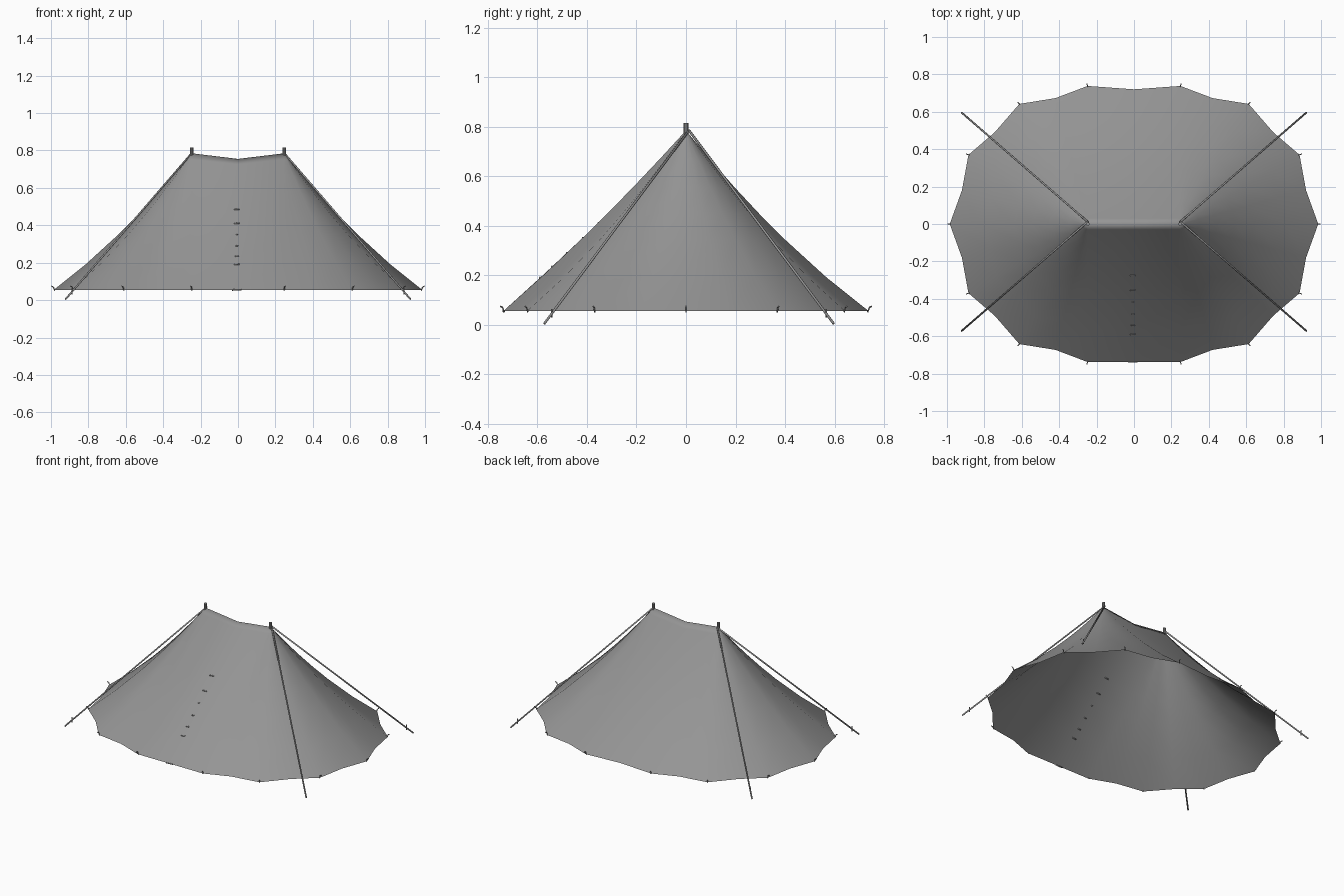
import bpy, bmesh
from mathutils import Vector, Matrix

cube = bpy.data.objects.get("Cube")
if cube:
    bpy.data.objects.remove(cube, do_unlink=True)

grey = bpy.data.materials.new("canvas grey")
grey.use_nodes = True
grey.diffuse_color = (0.3, 0.3, 0.3, 1)
grey.node_tree.nodes["Principled BSDF"].inputs["Base Color"].default_value = (0.3, 0.3, 0.3, 1)


def finish(name, bm, smooth=True):
    mesh = bpy.data.meshes.new(name)
    for f in bm.faces:
        f.smooth = smooth
    bm.to_mesh(mesh)
    bm.free()
    mesh.materials.append(grey)
    obj = bpy.data.objects.new(name, mesh)
    bpy.context.collection.objects.link(obj)
    return obj


def tube(bm, points, radius, sides=8):
    """Round rod through a list of points."""
    points = [Vector(p) for p in points]
    for a, b in zip(points, points[1:]):
        d = b - a
        turn = d.to_track_quat('Z', 'Y').to_matrix().to_4x4()
        bmesh.ops.create_cone(bm, cap_ends=True, segments=sides, radius1=radius,
                              radius2=radius, depth=d.length,
                              matrix=Matrix.Translation((a + b) / 2) @ turn)


# Scalloped hem, counter-clockwise from the back centre; pegged corners alternate with sags
HEM, PEAK_X, PEAK_Z, RIDGE_Z = 0.055, 0.248, 0.785, 0.755
quarter = [(0.248, 0.738), (0.42, 0.673), (0.613, 0.642), (0.745, 0.49),
           (0.885, 0.37), (0.92, 0.18)]
left = quarter + [(0.985, 0.0)] + [(x, -y) for x, y in reversed(quarter)]
right = [(-x, y) for x, y in reversed(left)]
outline = [(0, 0.72)] + left + [(0, -0.738)] + right
corners = left[::2] + right[::2]

# Canvas: rings lofted from the ridge to the hem with a gentle sag
bm = bmesh.new()
rings = []
for t in (0, 0.04, 0.14, 0.27, 0.4, 0.54, 0.77, 1):
    ring = []
    for x, y in outline:
        if x == 0:
            top = Vector((0, 0, RIDGE_Z))
            sag = 0.01 if y < 0 else 0.035
        else:
            top = Vector((PEAK_X if x > 0 else -PEAK_X, 0, PEAK_Z))
            sag = 0.022 if y < -0.7 else 0.046
        p = top.lerp(Vector((x, y, HEM)), t)
        p.z -= sag * 4 * t * (1 - t)
        ring.append(bm.verts.new(p))
    rings.append(ring)
for upper, lower in zip(rings, rings[1:]):
    for i in range(len(outline)):
        j = (i + 1) % len(outline)
        bm.faces.new((upper[i], upper[j], lower[j], lower[i]))
bmesh.ops.remove_doubles(bm, verts=bm.verts[:], dist=0.0005)
bm.normal_update()
if sum(f.normal.z for f in bm.faces) < 0:
    bmesh.ops.reverse_faces(bm, faces=bm.faces[:])
finish("canvas", bm)

# Pole tips and guy ropes with their pegs
for side, s in (("left", 1), ("right", -1)):
    bm = bmesh.new()
    tube(bm, [(s * PEAK_X, 0, 0.755), (s * PEAK_X, 0, 0.815)], 0.01, 10)
    finish(side + "_pole_tip", bm, False)
    for end, y in (("front", -0.572), ("back", 0.596)):
        start = Vector((s * PEAK_X, 0.012, 0.785))
        foot = Vector((s * 0.922, y, 0.005))
        bm = bmesh.new()
        tube(bm, [start, foot], 0.005)
        finish(f"{end}_{side}_guy_rope", bm)
        bm = bmesh.new()
        p = start.lerp(foot, 0.95)
        tube(bm, [p - Vector((0, 0, 0.015)), p + Vector((0, 0, 0.02))], 0.003, 6)
        finish(f"{end}_{side}_rope_peg", bm)

# Hooked pegs around the hem
bm = bmesh.new()
for x, y in corners:
    out = Vector((x, y, 0)).normalized()
    base = Vector((x, y, HEM))
    tube(bm, [base + out * d + Vector((0, 0, h))
              for d, h in ((-0.005, -0.004), (0.002, 0.015), (0.012, 0.02))], 0.003, 6)
finish("hem_pegs", bm)

# Door toggles down the front seam
bm = bmesh.new()
for z, width in ((0.485, 0.03), (0.41, 0.03), (0.35, 0.01), (0.29, 0.016),
                 (0.235, 0.02), (0.19, 0.03), (HEM, 0.05)):
    t = (RIDGE_Z - z) / (RIDGE_Z - HEM)
    y = -0.738 * t + 0.01 * 4 * t * (1 - t)
    tube(bm, [(-0.006 - width / 2, y, z - 0.001), (-0.006 + width / 2, y, z + 0.001)], 0.004, 6)
finish("door_toggles", bm)
